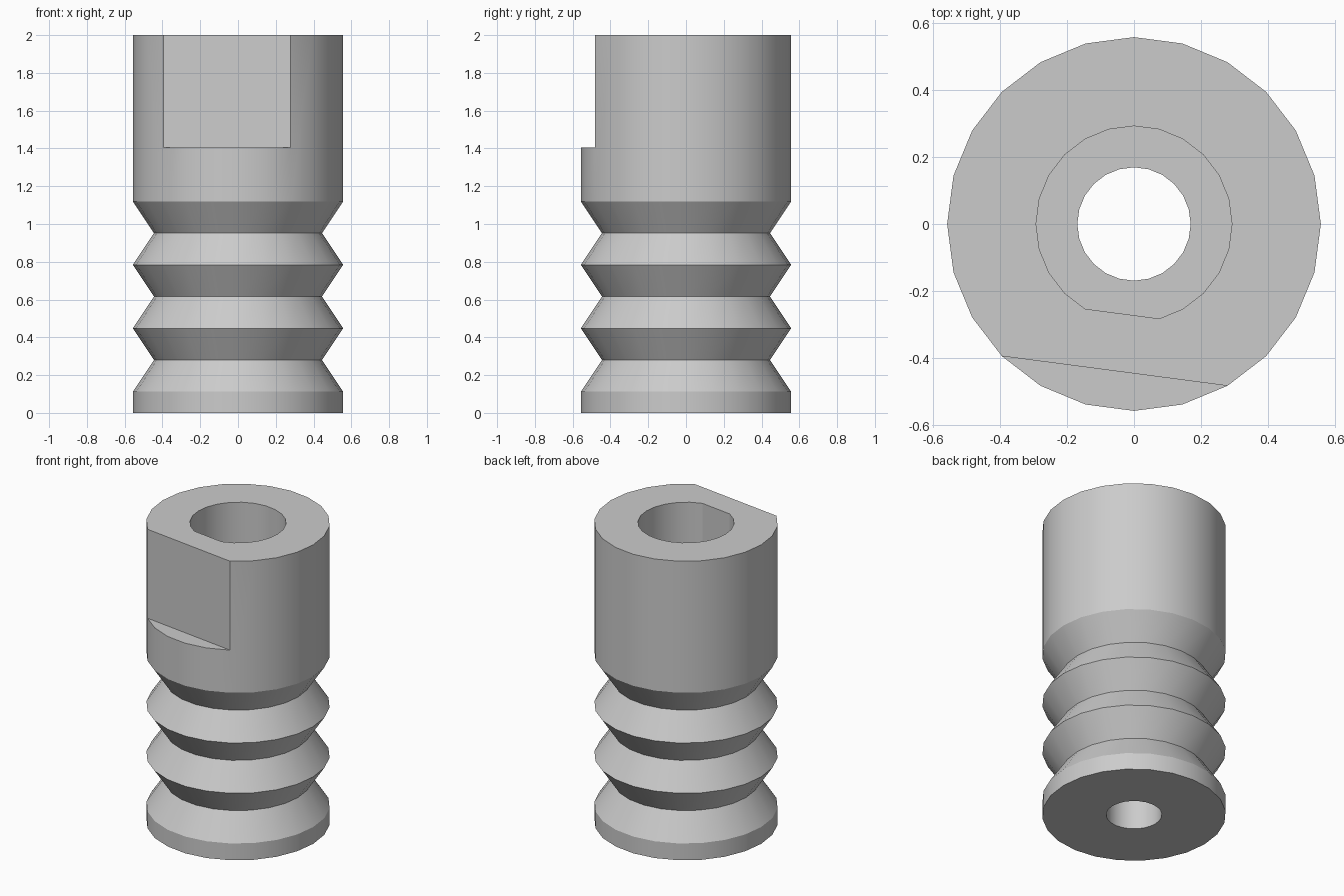
import bpy, bmesh
from math import radians, sin, cos
from mathutils import Vector

cube = bpy.data.objects.get("Cube")
if cube:
    bpy.data.objects.remove(cube, do_unlink=True)

SIDES = 24
STEP = radians(360 / SIDES)
R = 0.557          # outer radius
NECK = 0.445       # groove radius
BORE = 0.292       # socket radius
HOLE = 0.169       # through-hole radius


def ring(bm, radius, z, flat=None):
    """Ring of vertices; flat=(first, last) straightens that run into a chord."""
    pts = [Vector((radius * cos(i * STEP), radius * sin(i * STEP), z)) for i in range(SIDES)]
    if flat:
        a, b = flat
        for i in range(a + 1, b):
            pts[i] = pts[a].lerp(pts[b], (i - a) / (b - a))
    return [bm.verts.new(p) for p in pts]


OUTER_FLAT = (15, 20)
INNER_FLAT = (16, 19)

# Closed section: bellows outside, keyed head, socket, through hole
section = [(R, 0)]
for k in range(3):
    z = 0.112 + k * 0.336
    section += [(R, z), (NECK, z + 0.168)]
section += [
    (R, 1.12), (R, 1.405), (R, 1.405, OUTER_FLAT), (R, 2, OUTER_FLAT),
    (BORE, 2, INNER_FLAT), (BORE, 1.12, INNER_FLAT),
    (HOLE, 1.12), (HOLE, 0),
]

bm = bmesh.new()
rings = [ring(bm, *s) for s in section]
for lower, upper in zip(rings, rings[1:] + rings[:1]):
    for i in range(SIDES):
        j = (i + 1) % SIDES
        bm.faces.new((lower[i], lower[j], upper[j], upper[i]))

# Merge the ledge rings where they coincide, then tidy flat areas
bmesh.ops.remove_doubles(bm, verts=bm.verts, dist=1e-5)
bmesh.ops.dissolve_limit(bm, angle_limit=radians(1), verts=bm.verts, edges=bm.edges)
bmesh.ops.recalc_face_normals(bm, faces=bm.faces)

mesh = bpy.data.meshes.new("bellows_sleeve")
bm.to_mesh(mesh)
bm.free()
sleeve = bpy.data.objects.new("bellows_sleeve", mesh)
bpy.context.collection.objects.link(sleeve)

# Plain grey
grey = bpy.data.materials.new("light_grey")
grey.use_nodes = True
colour = (0.6, 0.6, 0.6, 1)
grey.diffuse_color = colour
grey.node_tree.nodes["Principled BSDF"].inputs["Base Color"].default_value = colour
mesh.materials.append(grey)

# Smooth round walls, crisp rims
bpy.ops.object.select_all(action='DESELECT')
sleeve.select_set(True)
bpy.context.view_layer.objects.active = sleeve
bpy.ops.object.shade_smooth_by_angle(angle=radians(29))
